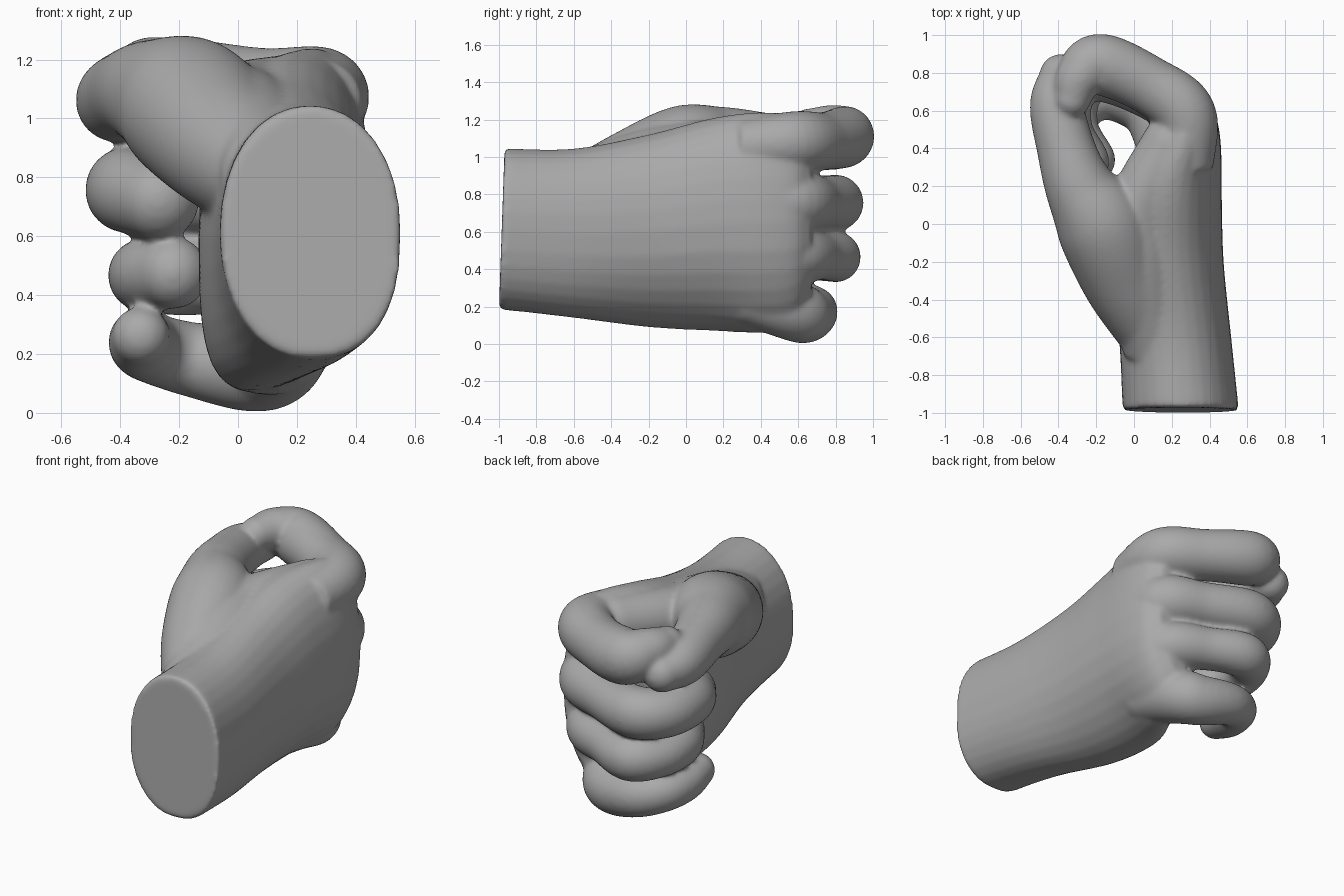
import bpy, bmesh, math
from mathutils import Vector

cube = bpy.data.objects.get("Cube")
if cube:
    bpy.data.objects.remove(cube)

skin = bpy.data.materials.new("skin_grey")
skin.use_nodes = True
GREY = (0.4, 0.4, 0.4, 1)
skin.diffuse_color = GREY
skin.node_tree.nodes["Principled BSDF"].inputs["Base Color"].default_value = GREY

SIDES = 32


def spline(points, steps):
    """Sample a smooth curve through rows of any width."""
    pts = [Vector(p) for p in points]
    pts = [2 * pts[0] - pts[1]] + pts + [2 * pts[-1] - pts[-2]]
    out = []
    for a, b, c, d in zip(pts, pts[1:], pts[2:], pts[3:]):
        for i in range(steps):
            t = i / steps
            out.append(0.5 * (2 * b + (c - a) * t + (2 * a - 5 * b + 4 * c - d) * t * t
                              + (3 * b - a - 3 * c + d) * t ** 3))
    return out + [pts[-2]]


def loft(bm, rings):
    """Skin a list of closed rings and cap both ends."""
    rows = [[bm.verts.new(co) for co in ring] for ring in rings]
    for low, high in zip(rows, rows[1:]):
        for i in range(SIDES):
            j = (i + 1) % SIDES
            bm.faces.new((low[i], low[j], high[j], high[i]))
    bm.faces.new(rows[0][::-1])
    bm.faces.new(rows[-1])


def angles():
    return [2 * math.pi * i / SIDES for i in range(SIDES)]


def digit(bm, path):
    """Round tube through (x, y, z, radius) points, with a ball at the tip."""
    samples = spline(path, 8)
    rings = []
    for i, s in enumerate(samples):
        before, after = samples[max(i - 1, 0)], samples[min(i + 1, len(samples) - 1)]
        turn = (after - before).to_3d().to_track_quat('Z', 'Y')
        rings.append([s.to_3d() + turn @ Vector((math.cos(a), math.sin(a), 0)) * s[3]
                      for a in angles()])
    loft(bm, rings)
    tip = samples[-1]
    ball = bmesh.ops.create_uvsphere(bm, u_segments=24, v_segments=16, radius=tip[3])
    bmesh.ops.translate(bm, verts=ball["verts"], vec=tip.to_3d())


def palm(bm, sections):
    """Oval sections (y, x min, x max, z min, z max, inward sweep of the lower edge)."""
    rings = []
    for y, x0, x1, z0, z1, sweep in spline(sections, 6):
        ring = []
        for a in angles():
            c, s = math.cos(a), math.sin(a)
            power = 0.82 if c > 0 and s < 0 else 0.95
            px = math.copysign(abs(c) ** power, c)
            pz = math.copysign(abs(s) ** power, s)
            lean = 0.015 * pz if y < -0.9 else 0
            shift = sweep * pz * pz if pz < 0 else 0
            ring.append(((x0 + x1) / 2 + px * (x1 - x0) / 2 - shift, y + lean,
                         (z0 + z1) / 2 + pz * (z1 - z0) / 2))
        rings.append(ring)
    loft(bm, rings)


bm = bmesh.new()

# Forearm, wrist and palm
palm(bm, [(-0.985, -0.06, 0.555, 0.185, 1.045, 0), (-0.6, -0.08, 0.515, 0.14, 1.045, 0.03),
          (-0.2, -0.13, 0.475, 0.09, 1.12, 0.1), (0.15, -0.11, 0.465, 0.07, 1.21, 0.13),
          (0.42, 0.05, 0.46, 0.06, 1.24, 0.13), (0.58, 0.12, 0.43, 0.1, 1.2, 0.12),
          (0.67, 0.19, 0.36, 0.25, 1.05, 0.08)])

# Web of muscle joining the thumb to the index knuckle
digit(bm, [(0.13, -0.65, 0.8, 0.19), (0.03, -0.2, 0.95, 0.2),
           (0.03, 0.1, 1.03, 0.165), (0.2, 0.42, 1.06, 0.16)])

# Thumb, from the wrist up to the pinch
digit(bm, [(0.13, -0.6, 0.78, 0.19), (-0.04, -0.3, 0.91, 0.23), (-0.17, 0, 1.035, 0.245),
           (-0.29, 0.2, 1.085, 0.185), (-0.36, 0.4, 1.085, 0.155),
           (-0.41, 0.63, 1.06, 0.142), (-0.39, 0.79, 1.04, 0.11)])

# Index finger
digit(bm, [(0.27, 0.3, 1.05, 0.15), (0.27, 0.58, 1.08, 0.165), (0.08, 0.735, 1.085, 0.155),
           (-0.18, 0.845, 1.11, 0.163), (-0.29, 0.77, 1.15, 0.13), (-0.33, 0.66, 1.16, 0.1)])

# Middle finger
digit(bm, [(0.27, 0.3, 0.76, 0.15), (0.265, 0.58, 0.76, 0.165), (0.06, 0.71, 0.755, 0.143),
           (-0.21, 0.8, 0.755, 0.15), (-0.35, 0.7, 0.755, 0.146),
           (-0.365, 0.5, 0.755, 0.146), (-0.27, 0.33, 0.725, 0.14)])

# Ring finger
digit(bm, [(0.26, 0.3, 0.47, 0.14), (0.235, 0.58, 0.47, 0.15), (0.03, 0.72, 0.47, 0.128),
           (-0.18, 0.8, 0.465, 0.135), (-0.3, 0.68, 0.465, 0.124),
           (-0.31, 0.5, 0.47, 0.124), (-0.22, 0.34, 0.475, 0.122)])

# Little finger
digit(bm, [(0.19, 0.3, 0.25, 0.14), (0.12, 0.56, 0.18, 0.16), (0.03, 0.64, 0.155, 0.15),
           (-0.15, 0.68, 0.18, 0.128), (-0.28, 0.61, 0.215, 0.12),
           (-0.325, 0.48, 0.235, 0.115), (-0.33, 0.36, 0.26, 0.1)])

bmesh.ops.recalc_face_normals(bm, faces=bm.faces)
mesh = bpy.data.meshes.new("hand")
bm.to_mesh(mesh)
bm.free()
mesh.materials.append(skin)
hand = bpy.data.objects.new("hand", mesh)
bpy.context.collection.objects.link(hand)

# Fuse the parts into one soft skin
fuse = hand.modifiers.new("fuse", 'REMESH')
fuse.mode = 'VOXEL'
fuse.voxel_size = 0.013
fuse.use_smooth_shade = True
soften = hand.modifiers.new("soften", 'SMOOTH')
soften.factor = 0.5
soften.iterations = 14
